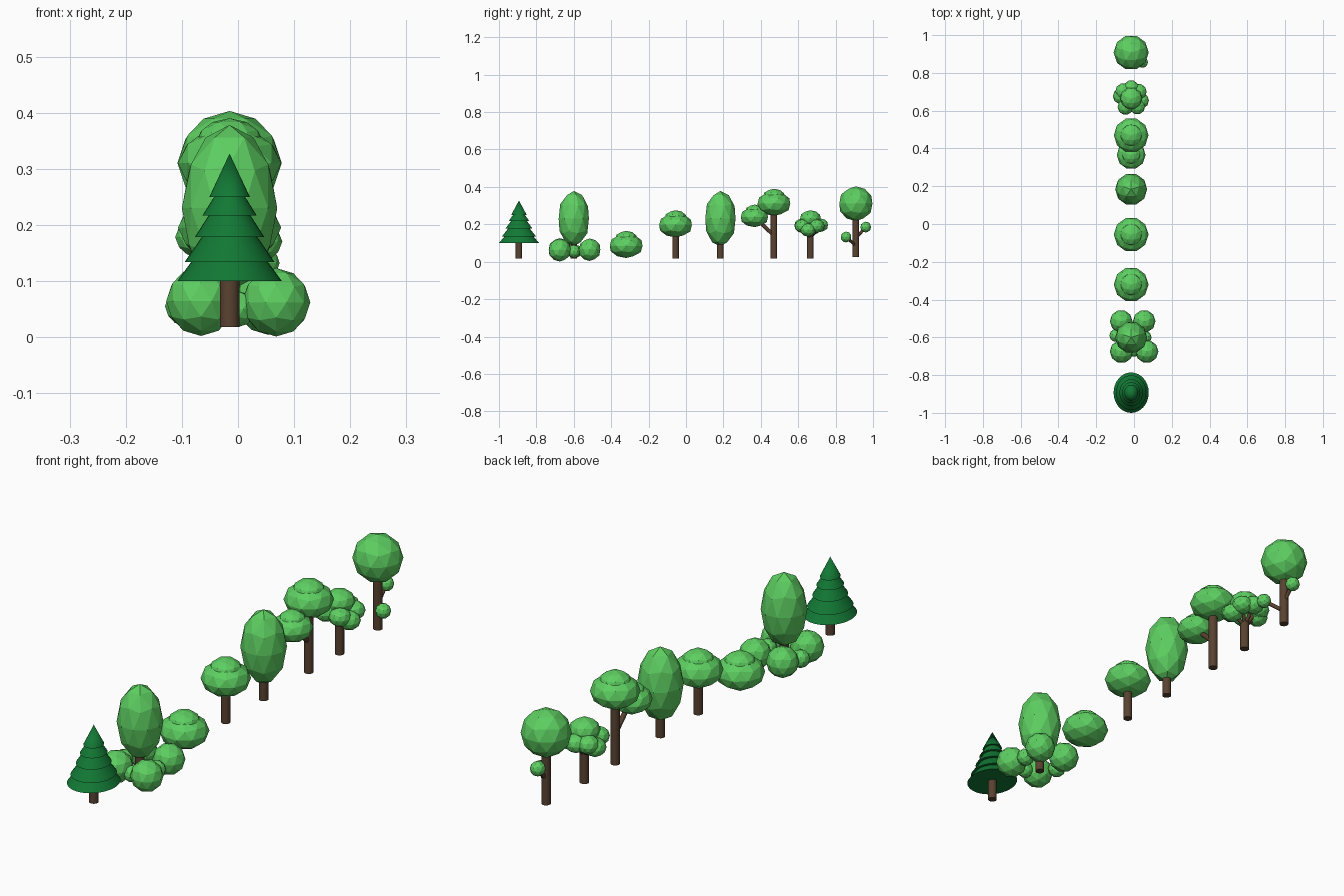
import bpy, math
from mathutils import Vector

if "Cube" in bpy.data.objects:
    bpy.data.objects.remove(bpy.data.objects["Cube"])

CX = -0.015  # shared centre line of the row


def material(name, rgb):
    m = bpy.data.materials.new(name)
    m.diffuse_color = (*rgb, 1)
    m.use_nodes = True
    m.node_tree.nodes["Principled BSDF"].inputs["Base Color"].default_value = m.diffuse_color
    return m


LEAF = material("leaf_green", (0.11, 0.62, 0.12))
PINE = material("pine_green", (0.006, 0.19, 0.035))
BARK = material("bark_brown", (0.10, 0.055, 0.03))


def finish(name, mat):
    ob = bpy.context.object
    ob.name = name
    ob.data.materials.append(mat)
    return ob


def blob(name, loc, r, rz=None):
    """Low-poly leaf ball, turned so its long axis lies along x."""
    bpy.ops.mesh.primitive_ico_sphere_add(subdivisions=2, radius=1, location=loc,
                                          rotation=(0, 0, math.pi / 2))
    ob = finish(name, LEAF)
    ob.scale = (r, r, rz or r)
    return ob


def limb(name, a, b, r):
    """Round stick between two points."""
    a, b = Vector(a), Vector(b)
    bpy.ops.mesh.primitive_cylinder_add(vertices=16, radius=r, depth=(b - a).length,
                                        location=(a + b) / 2)
    ob = finish(name, BARK)
    ob.rotation_euler = (b - a).to_track_quat('Z', 'Y').to_euler()
    bpy.ops.object.shade_smooth_by_angle(angle=math.radians(40))
    return ob


def trunk(name, y, top, bottom=0.018):
    return limb(name, (CX, y, bottom), (CX, y, top), 0.0175)


def domed_crown(name, y, bottom, s=1.0):
    """Wide flattened ball with a smaller dome on top."""
    blob(name + "_lower", (CX, y, bottom + 0.065 * s), 0.092 * s, 0.065 * s)
    blob(name + "_dome", (CX, y, bottom + 0.1 * s), 0.061 * s, 0.045 * s)


# Conifer with stacked skirts: (base z, base radius, top z, top radius)
Y = -0.893
trunk("conifer_trunk", Y, 0.12)
tiers = [(0.10, 0.093, 0.14, 0.064), (0.134, 0.08, 0.182, 0.047),
         (0.178, 0.062, 0.222, 0.034), (0.217, 0.048, 0.256, 0.024),
         (0.25, 0.036, 0.327, 0)]
for i, (z0, r0, z1, r1) in enumerate(tiers):
    bpy.ops.mesh.primitive_cone_add(vertices=32, radius1=r0, radius2=r1, depth=z1 - z0,
                                    location=(CX, Y, (z0 + z1) / 2))
    finish(f"conifer_tier_{i}", PINE).scale = (1, 1.15, 1)
    bpy.ops.object.shade_smooth_by_angle(angle=math.radians(40))

# Oval tree ringed with bushes
Y = -0.6
trunk("ringed_tree_trunk", Y, 0.15)
blob("ringed_tree_crown", (CX, Y, 0.23), 0.085, 0.148)
for i, (x, y, z, r) in enumerate([
        (-0.066, -0.675, 0.064, 0.062), (0.068, -0.675, 0.062, 0.061),
        (-0.068, -0.515, 0.064, 0.06), (0.054, -0.515, 0.064, 0.06),
        (-0.095, -0.59, 0.055, 0.035), (0.058, -0.6, 0.055, 0.035),
        (0.0, -0.672, 0.05, 0.032)]):
    blob(f"ring_bush_{i}", (x, y, z), r)

# Standalone bush
domed_crown("bush", -0.32, 0.02)

# Domed tree
trunk("domed_tree_trunk", -0.056, 0.18)
domed_crown("domed_tree_crown", -0.056, 0.13)

# Oval tree
trunk("oval_tree_trunk", 0.184, 0.15)
blob("oval_tree_crown", (CX, 0.184, 0.23), 0.085, 0.148)

# Forked tree with a side crown
trunk("forked_tree_trunk", 0.47, 0.3)
domed_crown("forked_tree_crown", 0.47, 0.245)
limb("forked_tree_branch", (CX, 0.475, 0.135), (CX, 0.37, 0.235), 0.01)
domed_crown("forked_tree_side_crown", 0.366, 0.185, 0.83)

# Clustered tree: spread branches each carrying a leaf ball
Y = 0.665
trunk("cluster_tree_trunk", Y, 0.14)
blob("cluster_crown", (CX, Y, 0.23), 0.058, 0.045)
for i, (dx, dy, z) in enumerate([
        (-0.055, 0.012, 0.178), (0.052, -0.012, 0.17), (0, 0.054, 0.195),
        (-0.03, -0.045, 0.195), (0.032, -0.043, 0.19), (0.04, 0.035, 0.19),
        (-0.042, 0.038, 0.195)]):
    blob(f"cluster_ball_{i}", (CX + dx, Y + dy, z), 0.042, 0.036)
    limb(f"cluster_branch_{i}", (CX, Y, 0.125), (CX + dx, Y + dy, z), 0.007)

# Round tree with two small side balls
Y = 0.908
trunk("round_tree_trunk", Y, 0.25, 0.025)
blob("round_tree_crown", (CX, Y, 0.31), 0.093)
for i, (x, dy, z, start) in enumerate([(CX, 0.053, 0.185, 0.125), (0.045, -0.052, 0.132, 0.085)]):
    limb(f"round_tree_branch_{i}", (CX, Y, start), (x, Y + dy, z), 0.008)
    blob(f"round_tree_side_ball_{i}", (x, Y + dy, z), 0.029)
